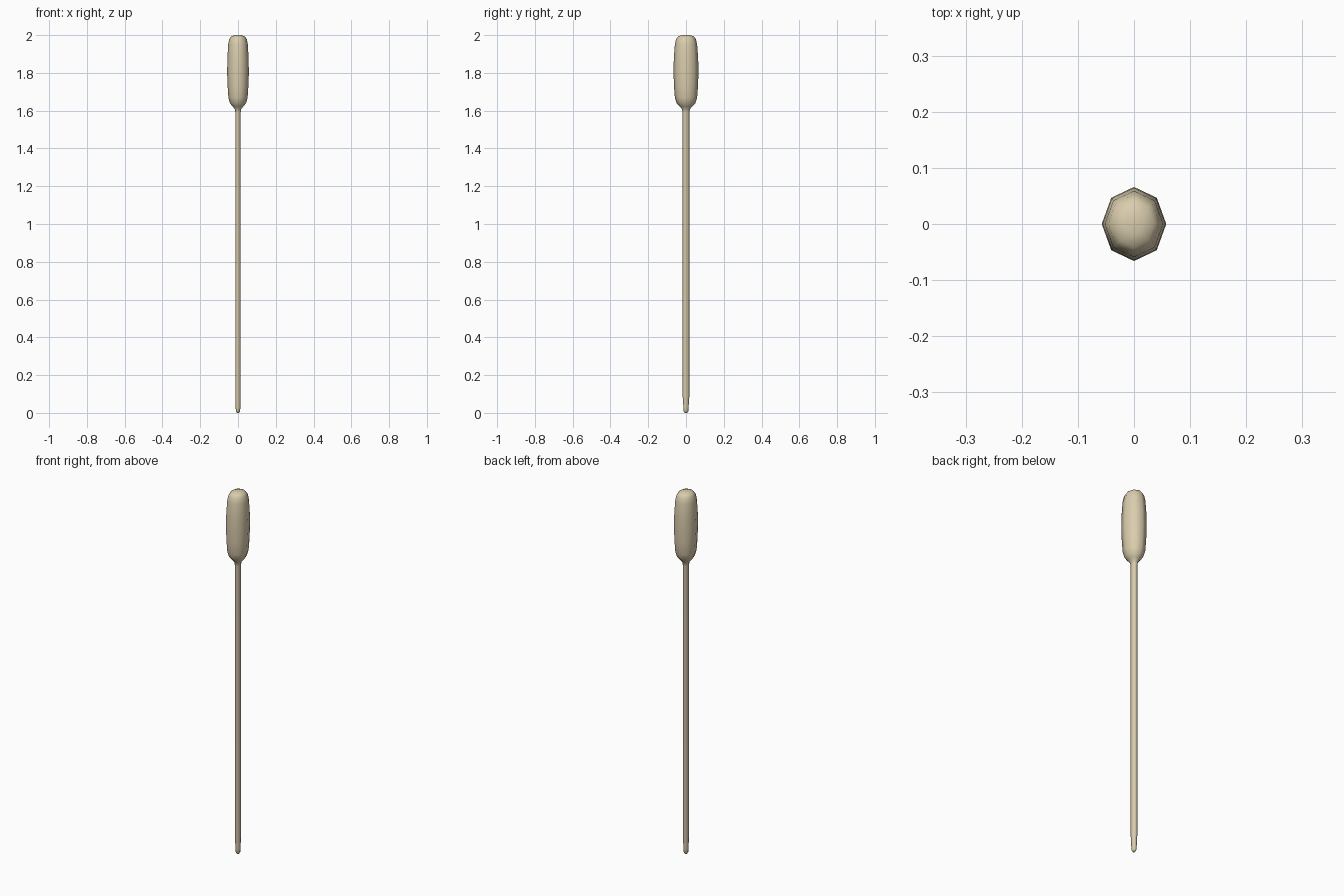
import bpy, bmesh
from math import cos, sin, pi

if "Cube" in bpy.data.objects:
    bpy.data.objects.remove(bpy.data.objects["Cube"])

SIDES = 8
# Profile from the tip up: (z, half width in x, half depth in y)
PROFILE = [
    (0.0, 0.006, 0.007), (0.008, 0.011, 0.012), (0.03, 0.0125, 0.014),
    (0.07, 0.0135, 0.0155), (0.085, 0.014, 0.018), (1.59, 0.014, 0.018),
    (1.608, 0.017, 0.021), (1.622, 0.028, 0.033), (1.64, 0.043, 0.050),
    (1.67, 0.051, 0.059), (1.73, 0.055, 0.0635), (1.80, 0.0575, 0.066),
    (1.88, 0.056, 0.0645), (1.95, 0.052, 0.059), (1.98, 0.046, 0.052),
    (1.993, 0.036, 0.042), (2.0, 0.017, 0.020),
]


def loft(name, profile):
    bm = bmesh.new()
    rings = []
    for z, rx, ry in profile:
        rings.append([bm.verts.new((rx * cos(2 * pi * i / SIDES),
                                    ry * sin(2 * pi * i / SIDES), z))
                      for i in range(SIDES)])
    for a, b in zip(rings, rings[1:]):
        for i in range(SIDES):
            j = (i + 1) % SIDES
            bm.faces.new((a[i], a[j], b[j], b[i]))
    bm.faces.new(rings[0][::-1])
    bm.faces.new(rings[-1])
    for f in bm.faces:
        f.smooth = True
    mesh = bpy.data.meshes.new(name)
    bm.to_mesh(mesh)
    bm.free()
    obj = bpy.data.objects.new(name, mesh)
    bpy.context.collection.objects.link(obj)
    return obj


# Slim shaft with a swollen head, one continuous eight-sided skin
body = loft("shaft_and_head", PROFILE)
mat = bpy.data.materials.new("tan")
mat.diffuse_color = (0.70, 0.61, 0.42, 1)
mat.use_nodes = True
mat.node_tree.nodes["Principled BSDF"].inputs["Base Color"].default_value = mat.diffuse_color
body.data.materials.append(mat)
